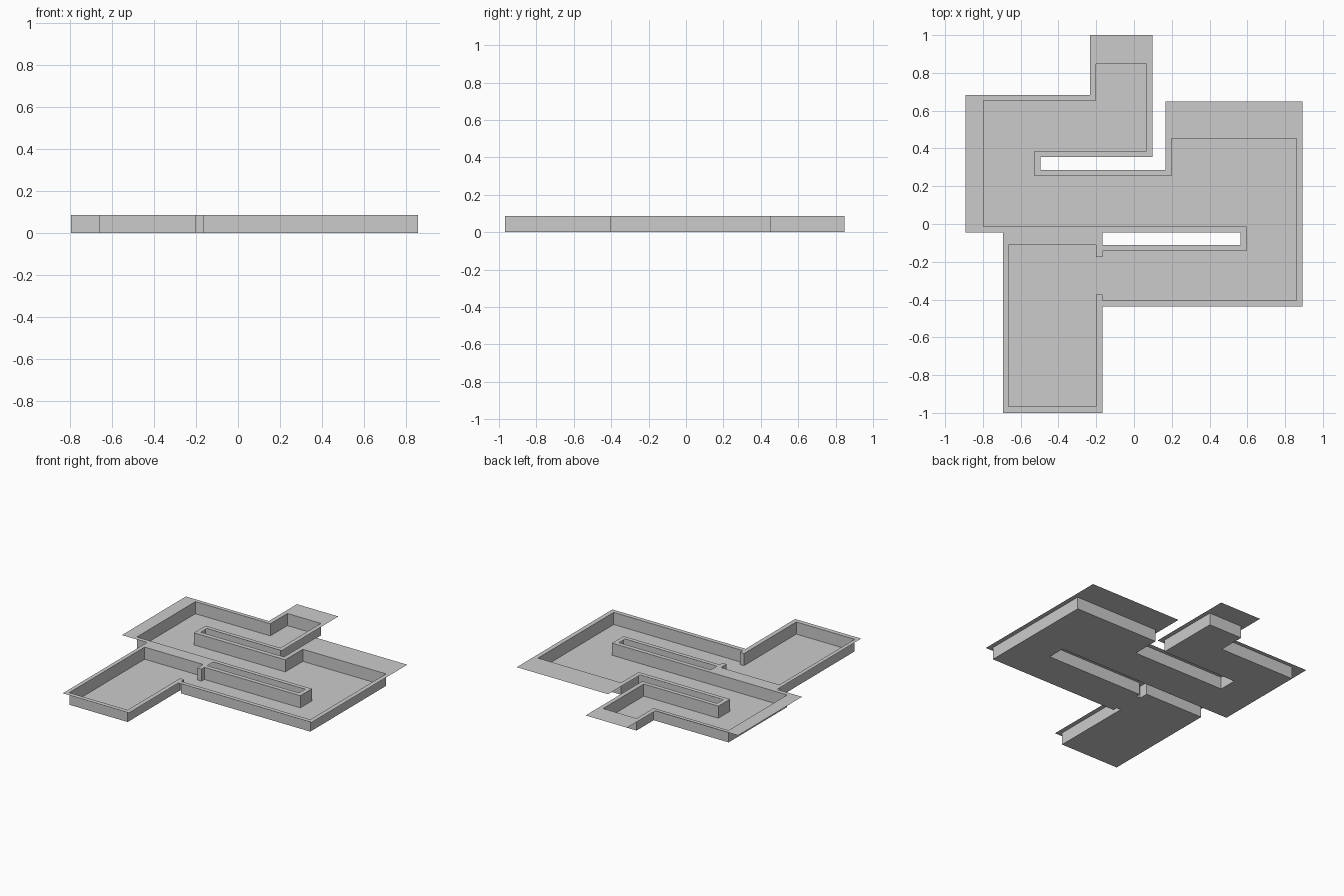
import bpy
import bmesh

if "Cube" in bpy.data.objects:
    bpy.data.objects.remove(bpy.data.objects["Cube"])

HEIGHT = 0.087

# Room outline: the floor edge and the line the walls follow
ROOM = [(-0.2, 0.847), (-0.2, 0.653), (-0.796, 0.653), (-0.796, -0.012),
        (0.596, -0.012), (0.596, -0.143), (-0.167, -0.143), (-0.167, -0.176),
        (-0.2, -0.176), (-0.2, -0.111), (-0.664, -0.111), (-0.664, -0.967),
        (-0.2, -0.967), (-0.2, -0.373), (-0.167, -0.373), (-0.167, -0.406),
        (0.859, -0.406), (0.859, 0.453), (0.198, 0.453), (0.198, 0.254),
        (-0.528, 0.254), (-0.528, 0.386), (0.066, 0.386), (0.066, 0.847)]

# Outer edge of the flat rim, and the slot left open in it
OUTER = [(-0.232, 1.0), (-0.232, 0.682), (-0.892, 0.682), (-0.892, -0.044),
         (-0.693, -0.044), (-0.693, -1.0), (-0.167, -1.0), (-0.167, -0.438),
         (0.892, -0.438), (0.892, 0.648), (0.166, 0.648), (0.166, 0.287),
         (-0.496, 0.287), (-0.496, 0.355), (0.098, 0.355), (0.098, 1.0)]
SLOT = [(-0.167, -0.044), (-0.167, -0.111), (0.563, -0.111), (0.563, -0.044)]


def add_loop(bm, points, z):
    verts = [bm.verts.new((x, y, z)) for x, y in points]
    return [bm.edges.new((a, b)) for a, b in zip(verts, verts[1:] + verts[:1])]


def finish(name, bm):
    mesh = bpy.data.meshes.new(name)
    bm.to_mesh(mesh)
    bm.free()
    obj = bpy.data.objects.new(name, mesh)
    bpy.context.collection.objects.link(obj)


def flat_sheet(name, loops, z):
    """Fill the first loop, leaving the others open, facing up."""
    bm = bmesh.new()
    edges = [e for pts in loops for e in add_loop(bm, pts, z)]
    bmesh.ops.triangle_fill(bm, edges=edges, use_beauty=True, normal=(0, 0, 1))
    bm.normal_update()
    for face in bm.faces:
        if face.normal.z < 0:
            face.normal_flip()
    finish(name, bm)


# Floor
flat_sheet("floor", [ROOM], 0.0)

# Rim around the wall tops
flat_sheet("wall_top_rim", [OUTER, ROOM, SLOT], HEIGHT)

# Walls: single sheets facing into the room
bm = bmesh.new()
low = [bm.verts.new((x, y, 0)) for x, y in ROOM]
high = [bm.verts.new((x, y, HEIGHT)) for x, y in ROOM]
for i in range(len(ROOM)):
    j = (i + 1) % len(ROOM)
    bm.faces.new((low[j], low[i], high[i], high[j]))
finish("walls", bm)
